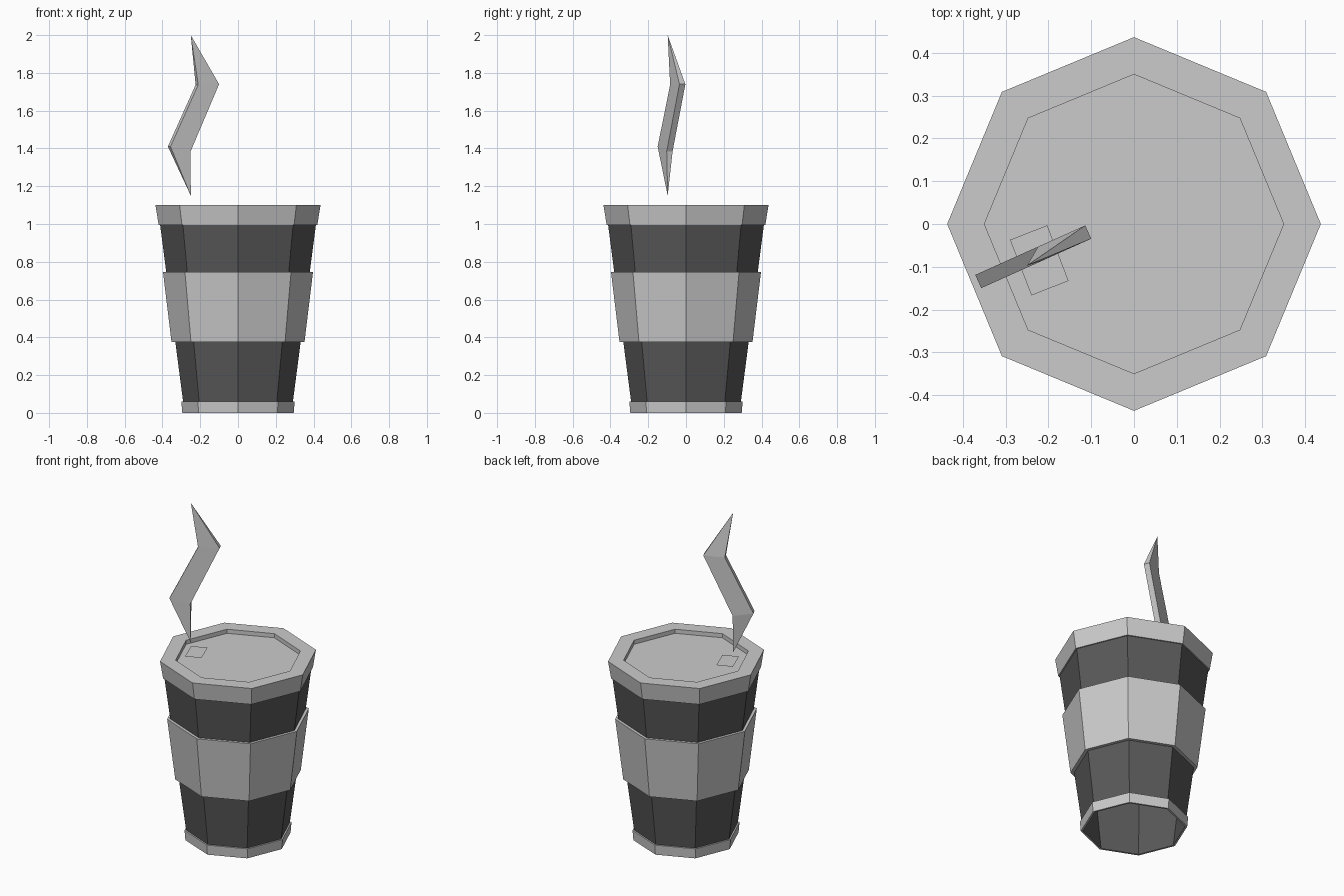
import bpy
from math import cos, sin, pi

if "Cube" in bpy.data.objects:
    bpy.data.objects.remove(bpy.data.objects["Cube"])

SIDES = 8


def add_mesh(name, verts, faces):
    mesh = bpy.data.meshes.new(name)
    mesh.from_pydata(verts, [], faces)
    obj = bpy.data.objects.new(name, mesh)
    bpy.context.collection.objects.link(obj)
    return obj


def lathe(name, profile, cap_end=False):
    """Revolve (radius, z) points, listed bottom-outside first, into an octagonal shell."""
    verts = [(r * cos(2 * pi * i / SIDES), r * sin(2 * pi * i / SIDES), z)
             for r, z in profile for i in range(SIDES)]
    faces = []
    for k in range(len(profile) - 1):
        a, b = k * SIDES, (k + 1) * SIDES
        for i in range(SIDES):
            j = (i + 1) % SIDES
            faces.append((a + i, a + j, b + j, b + i))
    if cap_end:
        faces.append(tuple(range(len(verts) - SIDES, len(verts))))
    return add_mesh(name, verts, faces)


def body_r(z):
    return 0.283 + 0.13 * z


# Dark tapered cup wall, open underneath
cup = lathe("cup_body", [(body_r(0), 0), (body_r(1), 1.0)])
dark = bpy.data.materials.new("dark_grey")
dark.diffuse_color = (0.1, 0.1, 0.1, 1)
dark.use_nodes = True
dark.node_tree.nodes["Principled BSDF"].inputs["Base Color"].default_value = dark.diffuse_color
cup.data.materials.append(dark)

# Foot ring, sleeve and lid sit just outside the wall
lathe("base_ring", [(body_r(0), 0), (0.295, 0), (0.30, 0.06), (body_r(0.06), 0.06)])
lathe("sleeve", [(body_r(0.375), 0.375), (0.352, 0.375), (0.397, 0.745), (body_r(0.745), 0.745)])
lathe("lid", [(body_r(0.995), 0.995), (0.42, 0.995), (0.437, 1.10), (0.35, 1.10), (0.35, 1.075)],
      cap_end=True)

# Sip opening plate on the lid
add_mesh("sip_opening",
         [(-0.29, -0.037, 1.095), (-0.24, -0.167, 1.095),
          (-0.153, -0.133, 1.095), (-0.203, -0.003, 1.095)], [(0, 1, 2, 3)])

# Zigzag steam wisp: flat slab pointed at both ends
CX, CY = -0.243, -0.08
U, N = (0.912, 0.41), (0.41, -0.912)


def steam_point(s, t, z):
    return (CX + U[0] * s + N[0] * t, CY + U[1] * s + N[1] * t, z)


tips = [(-0.25, -0.097, 1.15), (-0.25, -0.097, 2.0)]
rings = [((-0.133, 1.41), (-0.016, 1.385)), ((0.028, 1.737), (0.149, 1.74))]
verts = []
for (s0, z0), (s1, z1) in rings:
    for s, t, z in ((s0, 1, z0), (s1, 1, z1), (s1, -1, z1), (s0, -1, z0)):
        verts.append(steam_point(s, t * 0.017, z))
verts += tips
faces = []
for i in range(4):
    j = (i + 1) % 4
    faces += [(8, j, i), (i, j, j + 4, i + 4), (i + 4, j + 4, 9)]
faces = [f if f[0] != 8 else (8, f[1], f[2]) for f in faces]
add_mesh("steam", verts, faces)
# Consistent outward normals for the steam
import bmesh
bm = bmesh.new()
mesh = bpy.data.objects["steam"].data
bm.from_mesh(mesh)
bmesh.ops.recalc_face_normals(bm, faces=bm.faces)
bm.to_mesh(mesh)
bm.free()
